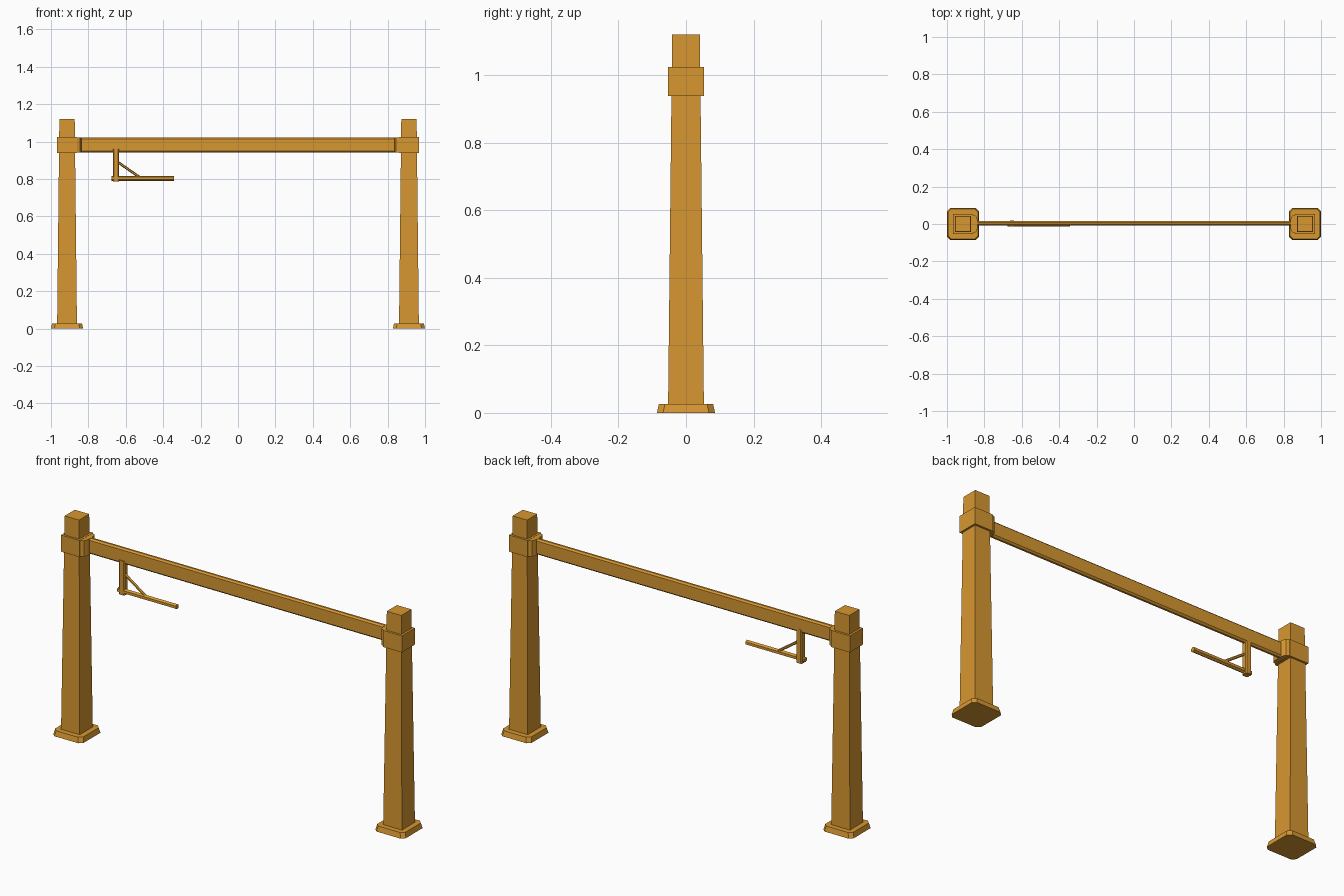
import bpy
import bmesh
from math import radians
from mathutils import Vector

default = bpy.data.objects.get("Cube")
if default:
    bpy.data.objects.remove(default)

wood = bpy.data.materials.new("golden_wood")
wood.use_nodes = True
COLOUR = (0.68, 0.31, 0.03, 1)
wood.diffuse_color = COLOUR
wood.node_tree.nodes["Principled BSDF"].inputs["Base Color"].default_value = COLOUR


def finish(name, bm):
    bmesh.ops.recalc_face_normals(bm, faces=bm.faces)
    mesh = bpy.data.meshes.new(name)
    bm.to_mesh(mesh)
    bm.free()
    mesh.materials.append(wood)
    obj = bpy.data.objects.new(name, mesh)
    bpy.context.collection.objects.link(obj)
    return obj


def loft(name, rings):
    """Join matching rings of points and cap both ends."""
    bm = bmesh.new()
    loops = [[bm.verts.new(p) for p in ring] for ring in rings]
    n = len(loops[0])
    for a, b in zip(loops, loops[1:]):
        for i in range(n):
            j = (i + 1) % n
            bm.faces.new((a[i], a[j], b[j], b[i]))
    bm.faces.new(loops[0])
    bm.faces.new(loops[-1])
    return finish(name, bm)


def cut_square(hx, hy, c):
    """Rectangle outline with cut corners."""
    return [(hx, c - hy), (hx, hy - c), (hx - c, hy), (c - hx, hy),
            (-hx, hy - c), (-hx, c - hy), (c - hx, -hy), (hx - c, -hy)]


def square(h):
    return [(h, -h), (h, h), (-h, h), (-h, -h)]


def at(outline, x, y, z):
    return [(x + px, y + py, z) for px, py in outline]


def rod(name, start, end, radius, sides):
    a, b = Vector(start), Vector(end)
    bm = bmesh.new()
    bmesh.ops.create_cone(bm, cap_ends=True, segments=sides,
                          radius1=radius, radius2=radius, depth=(b - a).length)
    obj = finish(name, bm)
    obj.location = (a + b) / 2
    obj.rotation_euler = (b - a).to_track_quat('Z', 'Y').to_euler()
    return obj


# Matching posts, each with foot, collar and beam socket
for side, s in (("left", 1), ("right", -1)):
    x = s * 0.914
    loft(side + "_foot", [at(cut_square(0.086, 0.086, 0.018), x, 0, 0),
                          at(cut_square(0.08, 0.08, 0.018), x, 0, 0.027)])
    loft(side + "_post", [at(square(0.053), x, 0, 0.02),
                          at(square(0.041), x, 0, 1.12)])
    loft(side + "_collar", [at(square(0.053), x, 0, 0.938),
                            at(square(0.053), x, 0, 1.023)])
    socket = [(s * 0.863, -0.05), (s * 0.863, 0.05), (s * 0.845, 0.043),
              (s * 0.837, 0.025), (s * 0.837, -0.025), (s * 0.845, -0.043)]
    loft(side + "_socket", [at(socket, 0, 0, 0.94), at(socket, 0, 0, 1.022)])

# Crossbeam with chamfered long edges
section = cut_square(0.013, 0.04, 0.008)
loft("crossbeam", [[(x, 0.004 + y, 0.982 + z) for y, z in section]
                   for x in (-0.88, 0.88)])

# Sign bracket: hanger, arm and diagonal brace
hanger = cut_square(0.016, 0.016, 0.005)
loft("hanger", [at(hanger, -0.652, 0.002, 0.785), at(hanger, -0.652, 0.002, 0.96)])
rod("bracket_arm", (-0.677, -0.002, 0.803), (-0.343, -0.002, 0.803), 0.013, 6)
rod("bracket_brace", (-0.65, 0, 0.895), (-0.52, 0, 0.805), 0.007, 6)
